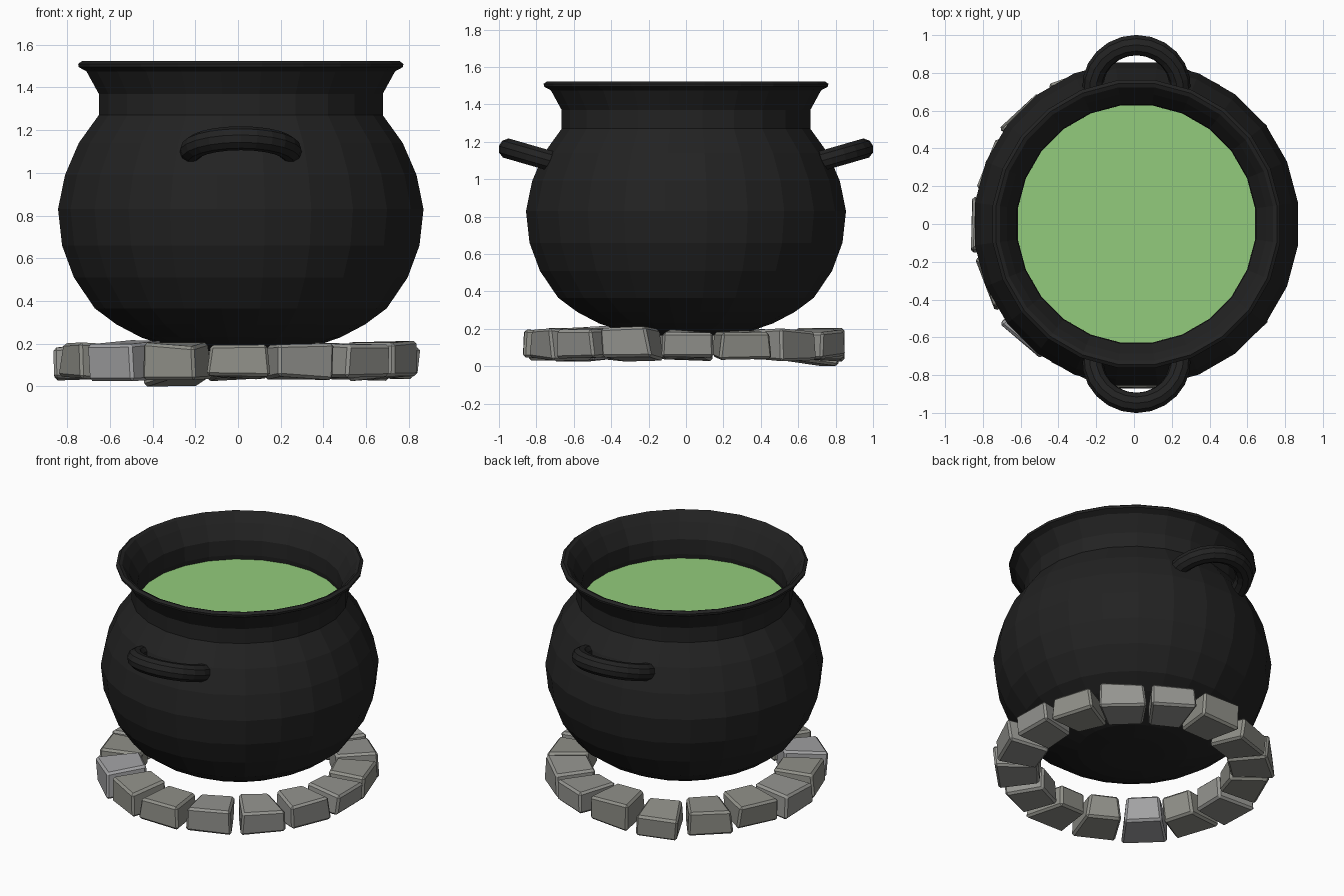
import bpy, bmesh, math, random
from mathutils import Vector, Matrix

if "Cube" in bpy.data.objects:
    bpy.data.objects.remove(bpy.data.objects["Cube"])

random.seed(4)
CX = 0.013      # pot axis in x
SIDES = 24


def material(name, rgb):
    m = bpy.data.materials.new(name)
    m.diffuse_color = (*rgb, 1)
    m.use_nodes = True
    m.node_tree.nodes["Principled BSDF"].inputs["Base Color"].default_value = m.diffuse_color
    return m


iron = material("dark_iron", (0.016, 0.016, 0.016))
brew = material("green_liquid", (0.29, 0.60, 0.20))
stone_mats = [material("stone_warm", (0.28, 0.28, 0.25)),
              material("stone_cool", (0.36, 0.36, 0.37)),
              material("stone_mid", (0.30, 0.30, 0.28))]


def finish(name, bm, mat):
    bmesh.ops.recalc_face_normals(bm, faces=bm.faces)
    me = bpy.data.meshes.new(name)
    bm.to_mesh(me)
    bm.free()
    me.materials.append(mat)
    ob = bpy.data.objects.new(name, me)
    bpy.context.collection.objects.link(ob)
    return ob


def skin(bm, rings, closed_ring=True):
    """Bridge successive vertex rings with quads."""
    for a, b in zip(rings, rings[1:]):
        n = len(a)
        for i in range(n):
            j = (i + 1) % n
            bm.faces.new((a[i], a[j], b[j], b[i]))


def ring(bm, r, z):
    step = math.tau / SIDES
    r /= math.cos(step / 4)
    return [bm.verts.new((CX + r * math.cos((i + .5) * step),
                          r * math.sin((i + .5) * step), z)) for i in range(SIDES)]


# Pot: outer profile from the base up, over the lip and down the inner wall
profile = [(0.20, 0.165), (0.34, 0.185), (0.47, 0.23), (0.585, 0.29), (0.688, 0.366),
           (0.786, 0.51), (0.842, 0.66), (0.861, 0.83), (0.828, 0.99), (0.763, 1.14),
           (0.669, 1.27), (0.669, 1.37), (0.727, 1.475), (0.764, 1.495), (0.766, 1.51),
           (0.748, 1.523), (0.728, 1.515), (0.69, 1.465), (0.636, 1.37), (0.632, 1.27),
           (0.64, 1.22), (0.72, 1.12), (0.80, 0.83), (0.73, 0.52), (0.55, 0.34), (0.30, 0.25)]
bm = bmesh.new()
rings = [ring(bm, r, z) for r, z in profile]
skin(bm, rings)
bm.faces.new(rings[0])
bm.faces.new(rings[-1])
finish("cauldron_pot", bm, iron)

# Liquid surface
bm = bmesh.new()
bm.faces.new(ring(bm, 0.636, 1.24))
liquid = finish("liquid", bm, brew)


# Handles: tilted half rings sunk into the pot wall
def handle(name, side):
    bm = bmesh.new()
    R, r, tilt = 0.232, 0.056, math.radians(16)
    rings = []
    for k in range(15):
        a = math.radians(-20 + 220 * k / 14)
        loop = []
        for i in range(10):
            t = math.tau * i / 10
            rad = R + r * math.cos(t)
            p = Vector((rad * math.cos(a), rad * math.sin(a), r * math.sin(t)))
            p = Matrix.Rotation(tilt, 3, 'X') @ p
            loop.append(bm.verts.new((CX + p.x, side * (p.y + 0.724), p.z + 1.098)))
        rings.append(loop)
    skin(bm, rings)
    bm.faces.new(rings[0])
    bm.faces.new(rings[-1])
    finish(name, bm, iron)


handle("handle_front", -1)
handle("handle_back", 1)


# Stone ring: sixteen rough tapered blocks
def stone(i):
    bm = bmesh.new()
    bmesh.ops.create_cube(bm, size=1)
    inner, outer = 0.59, 0.85 + random.uniform(-0.012, 0.012)
    height = random.uniform(0.145, 0.17)
    for v in bm.verts:
        far = v.co.x > 0
        width = (0.29 if far else 0.215) * (0.93 if v.co.z > 0 else 1)
        v.co = Vector((outer if far else inner, v.co.y * width, v.co.z * height))
        v.co += Vector([random.uniform(-0.012, 0.012) for _ in range(3)])
    bmesh.ops.bevel(bm, geom=bm.edges[:], offset=0.014, segments=1, affect='EDGES')
    mid = Vector(((inner + outer) / 2, 0, 0))
    low = i == 5    # one block at the back tips down to the ground
    rot = Matrix.Rotation(0.14 if low else random.uniform(-0.05, 0.05), 4, 'Y')
    twist = Matrix.Rotation(random.uniform(-0.06, 0.06), 4, 'Z')
    place = (Matrix.Rotation(math.tau * i / 16, 4, 'Z') @
             Matrix.Translation(mid + Vector((0, 0, 0.108 if low else 0.117))) @
             twist @ rot @ Matrix.Translation(-mid))
    bm.transform(place)
    floor = min(v.co.z for v in bm.verts)
    target = 0.0 if low else max(floor, 0.025)
    bmesh.ops.translate(bm, verts=bm.verts, vec=(0, 0, target - floor))
    finish(f"hearth_stone_{i + 1}", bm, random.choice(stone_mats))


for i in range(16):
    stone(i)
